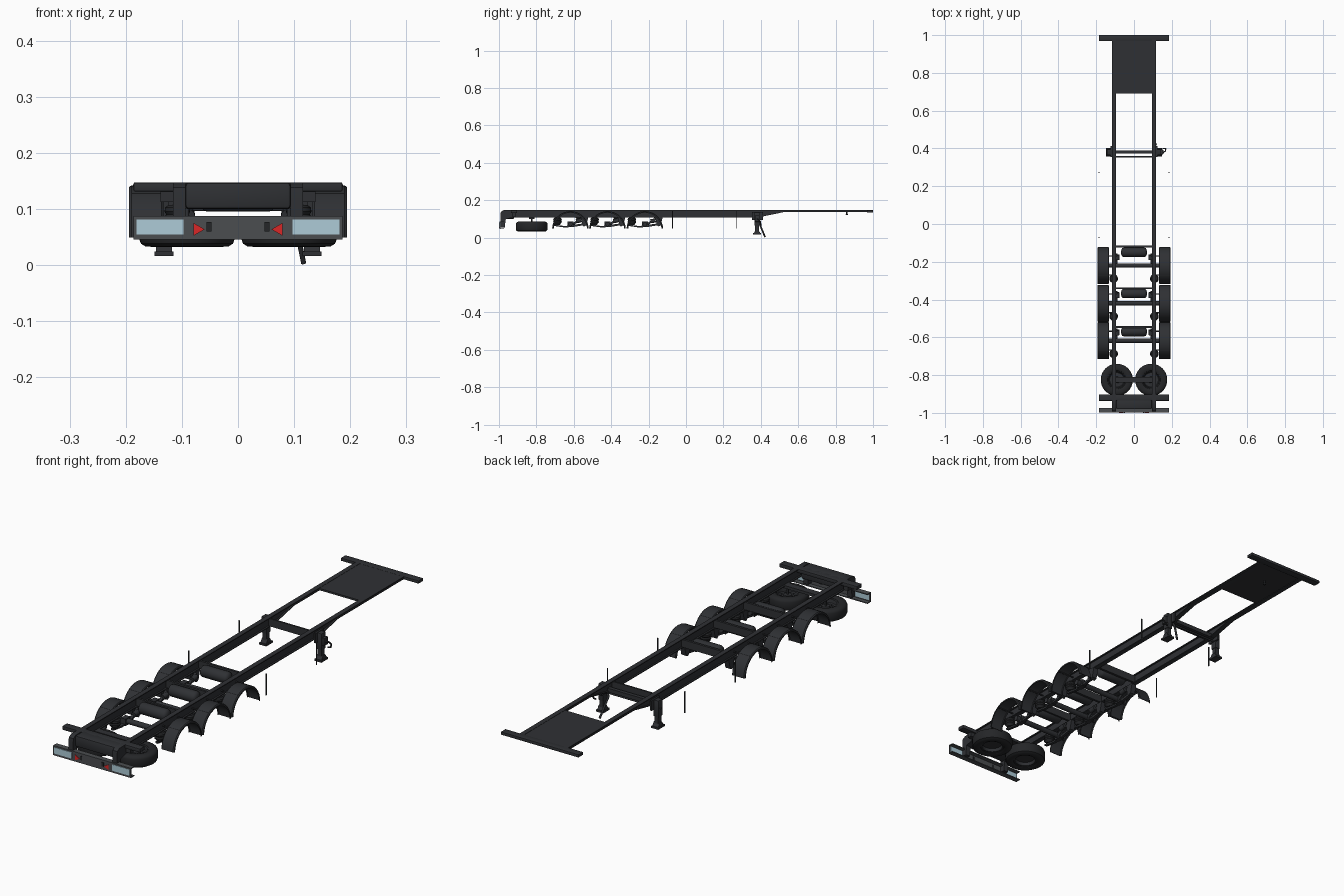
import bpy, bmesh, math
from mathutils import Vector, Matrix


def material(name, col):
    m = bpy.data.materials.new(name)
    m.diffuse_color = (*col, 1)
    return m


DARK = material("chassis_dark", (0.028, 0.030, 0.034))
RUBBER = material("rubber", (0.018, 0.019, 0.021))
STEEL = material("bumper_grey", (0.07, 0.075, 0.08))
GLASS = material("lamp_blue", (0.42, 0.60, 0.68))
RED = material("reflector_red", (0.7, 0.02, 0.02))


def finish(name, bm, mat=DARK, mirror=False):
    bmesh.ops.recalc_face_normals(bm, faces=bm.faces)
    me = bpy.data.meshes.new(name)
    bm.to_mesh(me)
    bm.free()
    me.materials.append(mat)
    ob = bpy.data.objects.new(name, me)
    bpy.context.collection.objects.link(ob)
    if mirror:
        ob.modifiers.new("mirror", 'MIRROR').use_mirror_merge = False
    return ob


def box(name, x, y, z, mat=DARK, mirror=False, bevel=0):
    bm = bmesh.new()
    bmesh.ops.create_cube(bm, size=1)
    for v in bm.verts:
        v.co = Vector([(r[0] + r[1]) / 2 + c * (r[1] - r[0]) for r, c in zip((x, y, z), v.co)])
    if bevel:
        bmesh.ops.bevel(bm, geom=bm.edges[:], offset=bevel, segments=2, affect='EDGES', profile=0.5)
    return finish(name, bm, mat, mirror)


def prism(name, yz, x0, x1, mat=DARK, mirror=True):
    """Side profile in (y, z), extruded along x."""
    bm = bmesh.new()
    f = bm.faces.new([bm.verts.new((x0, y, z)) for y, z in yz])
    r = bmesh.ops.extrude_face_region(bm, geom=[f])
    bmesh.ops.translate(bm, vec=(x1 - x0, 0, 0), verts=[e for e in r['geom'] if isinstance(e, bmesh.types.BMVert)])
    return finish(name, bm, mat, mirror)


def lathe(name, prof, origin, axis=(0, 0, 1), mat=DARK, mirror=False, n=24):
    """(radius, height) profile spun round an axis."""
    rot = Vector((0, 0, 1)).rotation_difference(Vector(axis)).to_matrix().to_4x4()
    bm = bmesh.new()
    vs = [bm.verts.new((r, 0, h)) for r, h in prof]
    es = [bm.edges.new(p) for p in zip(vs, vs[1:])]
    bmesh.ops.spin(bm, geom=vs + es, cent=(0, 0, 0), axis=(0, 0, 1), angle=2 * math.pi, steps=n)
    bmesh.ops.remove_doubles(bm, verts=bm.verts, dist=1e-5)
    bm.transform(Matrix.Translation(origin) @ rot)
    return finish(name, bm, mat, mirror)


def rod(name, a, b, r, mat=DARK, mirror=False, n=12):
    a, b = Vector(a), Vector(b)
    h = (b - a).length
    return lathe(name, [(0, 0), (r, 0), (r, h), (0, h)], a, (b - a) / h, mat, mirror, n)


TOP = 0.147

# Main I-beam rails with tapered gooseneck
bottom = [(-0.95, 0.107), (0.38, 0.107), (0.52, 0.136), (0.98, 0.136)]
prism("rail_web", bottom + [(0.98, TOP - 0.001), (-0.95, TOP - 0.001)], 0.102, 0.109)
prism("rail_bottom_flange", bottom + [(y, z + 0.004) for y, z in reversed(bottom)], 0.095, 0.116)
box("rail_top_flange", (0.095, 0.116), (-0.95, 0.98), (TOP - 0.004, TOP), mirror=True)

# Gooseneck plate, front bolster and king pin
box("gooseneck_plate", (-0.112, 0.112), (0.69, 0.975), (0.138, TOP - 0.001))
box("front_bolster", (-0.186, 0.186), (0.968, 1.0), (0.134, TOP), bevel=0.002)
lathe("king_pin", [(0, 0.12), (0.006, 0.12), (0.006, 0.125), (0.004, 0.127), (0.004, 0.139), (0, 0.139)], (0, 0.86, 0), n=16)

# Rear bolster, end box and hanging bumper brackets
box("rear_bolster", (-0.186, 0.186), (-0.936, -0.903), (0.131, TOP), bevel=0.002)
box("rear_end_box", (-0.094, 0.094), (-0.98, -0.92), (0.1, TOP), bevel=0.006)
box("bolster_gusset", (0.116, 0.138), (-0.93, -0.91), (0.112, 0.133), mirror=True)
prism("bumper_bracket", [(-0.93, TOP), (-0.975, TOP), (-0.99, 0.138), (-0.992, 0.12), (-0.992, 0.055),
                         (-0.968, 0.055), (-0.965, 0.098), (-0.93, 0.107)], 0.094, 0.116)

# Bumper channel with lamps and reflectors
prism("bumper", [(-0.997, 0.045), (-0.974, 0.045), (-0.974, 0.049), (-0.992, 0.049), (-0.992, 0.083),
                 (-0.974, 0.083), (-0.974, 0.087), (-0.997, 0.087)], -0.186, 0.186, STEEL, False)
box("tail_lamp", (0.097, 0.181), (-0.999, -0.99), (0.054, 0.081), GLASS, True)
box("plate_lamp", (0.047, 0.056), (-1.0, -0.99), (0.06, 0.077), RUBBER, True)
bm = bmesh.new()
bmesh.ops.create_cone(bm, cap_ends=True, segments=3, radius1=0.0135, radius2=0.0135, depth=0.004)
bm.transform(Matrix.Translation((0.073, -0.998, 0.0635)) @ Matrix.Rotation(math.pi / 2, 4, 'X')
             @ Matrix.Rotation(math.pi / 2, 4, 'Z'))
tri = finish("reflector_triangle", bm, RED, True)
if max(v.co.z for v in tri.data.vertices) < 0.0735:   # keep the apex upward
    for v in tri.data.vertices:
        v.co.z = 0.127 - v.co.z

# Spare wheels lying flat
box("spare_carrier", (-0.1, 0.1), (-0.84, -0.81), (0.1, 0.112))
tyre = [(0.046, 0.076), (0.049, 0.082), (0.058, 0.086), (0.074, 0.085), (0.082, 0.08), (0.085, 0.073), (0.085, 0.046),
        (0.082, 0.038), (0.074, 0.033), (0.058, 0.032), (0.049, 0.036), (0.046, 0.042)]
rim = [(0, 0.07), (0.016, 0.07), (0.018, 0.062), (0.038, 0.06), (0.042, 0.064), (0.044, 0.079), (0.048, 0.081),
       (0.048, 0.038), (0.043, 0.039), (0.039, 0.052), (0, 0.052)]
lathe("spare_tyre", tyre, (0.091, -0.825, 0), mat=RUBBER, mirror=True, n=40)
lathe("spare_rim", rim, (0.091, -0.825, 0), mirror=True, n=40)
for i in range(10):
    a = i * math.tau / 10
    p = Vector((0.091 + 0.028 * math.cos(a), -0.825 + 0.028 * math.sin(a), 0.058))
    rod("wheel_nut", p, p + Vector((0, 0, 0.007)), 0.003, mirror=True, n=6)
rod("spare_hanger", (0.091, -0.825, 0.068), (0.091, -0.825, 0.108), 0.004, mirror=True)


def mudguard(yc):
    """Half-round band with turned-down side lips."""
    section = [(0.133, 0.091), (0.133, 0.095), (0.136, 0.098), (0.19, 0.098), (0.194, 0.095), (0.194, 0.089),
               (0.192, 0.089), (0.192, 0.094), (0.19, 0.0955), (0.137, 0.0955), (0.135, 0.094), (0.135, 0.091)]
    bm = bmesh.new()
    rings = []
    for i in range(19):
        a = math.radians(3 + 174 * i / 18)
        rings.append([bm.verts.new((x, yc + r * math.cos(a), 0.044 + r * math.sin(a))) for x, r in section])
    k = len(section)
    for p, q in zip(rings, rings[1:]):
        for j in range(k):
            bm.faces.new((p[j], p[(j + 1) % k], q[(j + 1) % k], q[j]))
    bm.faces.new(rings[0])
    bm.faces.new(rings[-1])
    finish("mudguard", bm, DARK, True)


# Three axle stations: (axle y, crossmember y, air tank y)
bag = [(0, 0.068), (0.014, 0.068), (0.016, 0.074), (0.022, 0.079), (0.023, 0.085), (0.02, 0.09), (0.023, 0.095),
       (0.022, 0.102), (0.016, 0.107), (0, 0.107)]
tank = [(0, -0.069), (0.014, -0.067), (0.022, -0.062), (0.025, -0.055), (0.025, 0.055), (0.022, 0.062), (0.014, 0.067), (0, 0.069)]
for ya, yc, yt in ((-0.22, -0.12, -0.15), (-0.42, -0.34, -0.368), (-0.618, -0.545, -0.57)):
    mudguard(ya)
    rod("axle", (-0.134, ya, 0.072), (0.134, ya, 0.072), 0.0115, n=16)
    box("axle_clamp", (0.094, 0.117), (ya - 0.016, ya + 0.016), (0.056, 0.086), mirror=True)
    box("crossmember", (-0.103, 0.103), (yc - 0.005, yc + 0.005), (0.11, 0.143))
    lathe("air_tank", tank, (0, yt, 0.12), (1, 0, 0))
    lathe("air_bag", bag, (0.108, ya - 0.069, 0), mat=RUBBER, mirror=True)
    prism("spring_hanger", [(ya + 0.055, 0.108), (ya + 0.095, 0.108), (ya + 0.085, 0.066),
                            (ya + 0.072, 0.06), (ya + 0.064, 0.068)], 0.094, 0.117)
    prism("trailing_arm", [(ya + 0.082, 0.068), (ya + 0.082, 0.078), (ya + 0.02, 0.069), (ya - 0.03, 0.062),
                           (ya - 0.09, 0.07), (ya - 0.09, 0.063), (ya - 0.03, 0.054), (ya + 0.02, 0.058)], 0.1, 0.112)
    rod("shock_absorber", (0.092, ya + 0.005, 0.066), (0.092, ya + 0.062, 0.104), 0.0055, mirror=True)
    rod("brake_chamber", (0.088, ya + 0.03, 0.088), (0.088, ya + 0.058, 0.092), 0.011, mirror=True, n=16)
    for dy in (-0.05, 0.05):
        rod("mudguard_stay", (0.105, ya + dy, 0.125), (0.19, ya + dy, 0.125), 0.003, mirror=True, n=8)

# Thin side marker posts
for y in (0.272, -0.072):
    box("side_post", (0.183, 0.187), (y - 0.002, y + 0.002), (0.05, 0.143), mirror=True)

# Landing gear with cross shaft and crank
box("leg_crossmember", (-0.103, 0.103), (0.353, 0.36), (0.11, 0.143))
box("leg_cross_beam", (-0.12, 0.12), (0.374, 0.39), (0.108, 0.125))
box("leg_mount", (0.116, 0.124), (0.354, 0.412), (0.095, 0.138), mirror=True)
box("leg_outer", (0.12, 0.144), (0.366, 0.394), (0.065, 0.136), mirror=True, bevel=0.002)
box("leg_inner", (0.123, 0.141), (0.369, 0.391), (0.028, 0.07), mirror=True)
prism("leg_ankle", [(0.362, 0.024), (0.398, 0.024), (0.388, 0.04), (0.372, 0.04)], 0.118, 0.146)
box("leg_foot", (0.115, 0.149), (0.357, 0.402), (0.016, 0.024), mirror=True)
rod("gear_shaft", (-0.148, 0.38, 0.1), (0.16, 0.38, 0.1), 0.004)
box("gear_box", (0.143, 0.155), (0.368, 0.394), (0.085, 0.118), bevel=0.002)
rod("leg_brace", (0.105, 0.385, 0.1), (0.1, 0.388, 0.03 + 0.055), 0.005)
rod("leg_strut", (0.1, 0.388, 0.087), (0.117, 0.423, 0.003), 0.0045)
crank = [(0.155, 0.38, 0.1), (0.166, 0.385, 0.1), (0.168, 0.398, 0.085), (0.163, 0.4, 0.07), (0.15, 0.4, 0.068)]
for p, q in zip(crank, crank[1:]):
    rod("crank_handle", p, q, 0.0032, n=10)

# Smooth rounded parts, keep edges sharp
for ob in bpy.data.objects:
    ob.select_set(True)
    bpy.context.view_layer.objects.active = ob
bpy.ops.object.shade_smooth_by_angle(angle=math.radians(35))
